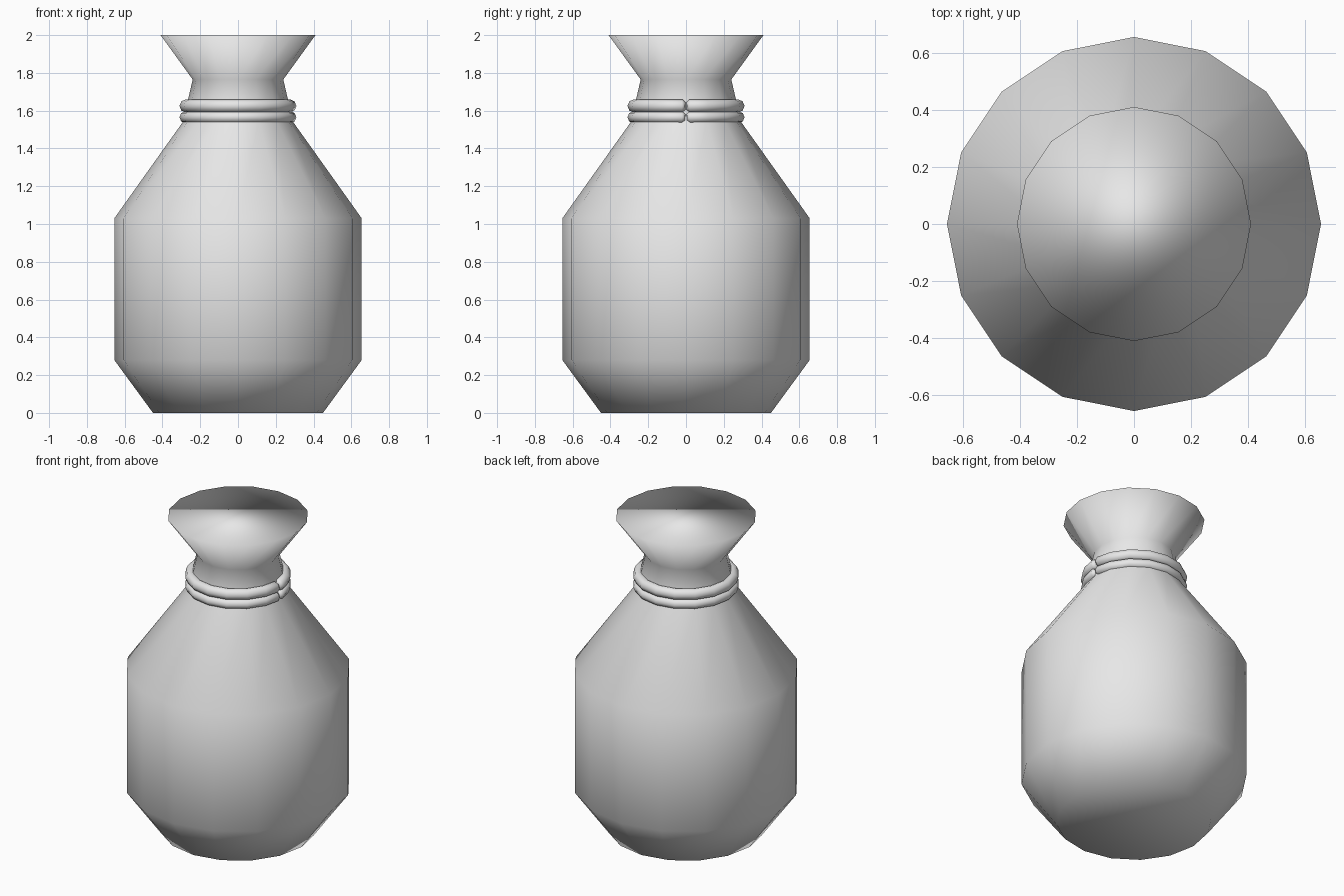
import bpy
import bmesh
from math import cos, sin, pi, radians

cube = bpy.data.objects.get("Cube")
if cube:
    bpy.data.objects.remove(cube, do_unlink=True)

SIDES = 16

grey = bpy.data.materials.new("plain_grey")
grey.use_nodes = True
grey.diffuse_color = (0.8, 0.8, 0.8, 1)
grey.node_tree.nodes["Principled BSDF"].inputs["Base Color"].default_value = (0.8, 0.8, 0.8, 1)


def loft(name, rings, smooth_ends):
    """Skin a row of vertex rings, close both ends and shade it smooth."""
    bm = bmesh.new()
    loops = [[bm.verts.new(p) for p in ring] for ring in rings]
    for a, b in zip(loops, loops[1:]):
        n = len(a)
        for i in range(n):
            j = (i + 1) % n
            bm.faces.new((a[i], a[j], b[j], b[i])).smooth = True
    for end in (loops[0][::-1], loops[-1]):
        bm.faces.new(end).smooth = smooth_ends
    bmesh.ops.recalc_face_normals(bm, faces=bm.faces)
    mesh = bpy.data.meshes.new(name)
    bm.to_mesh(mesh)
    bm.free()
    mesh.materials.append(grey)
    obj = bpy.data.objects.new(name, mesh)
    bpy.context.collection.objects.link(obj)
    return obj


# Sack: turned profile from base to flared mouth, closed top and bottom
profile = [(0.45, 0), (0.655, 0.28), (0.655, 1.03), (0.292, 1.54), (0.24, 1.765), (0.41, 2)]
turns = [2 * pi * i / SIDES for i in range(SIDES)]
loft("sack", [[(r * cos(t), r * sin(t), z) for t in turns] for r, z in profile], True)


# Cord: two loops around the neck, each with its ends meeting on the left side
def cord_loop(name, radius, z, thick):
    steps = [(radians(0.8), 0.6), (radians(4), 1)]
    steps += [(t, 1) for t in turns[1:]]
    steps += [(2 * pi - t, s) for t, s in reversed(steps[:2])]
    rings = []
    for t, scale in steps:
        ring = []
        for k in range(8):
            a = 2 * pi * k / 8
            r = radius + thick * scale * cos(a)
            ring.append((r * cos(t), r * sin(t), z + thick * scale * sin(a)))
        rings.append(ring)
    loft(name, rings, True)


cord_loop("upper_cord", 0.275, 1.625, 0.035)
cord_loop("lower_cord", 0.279, 1.565, 0.031)
